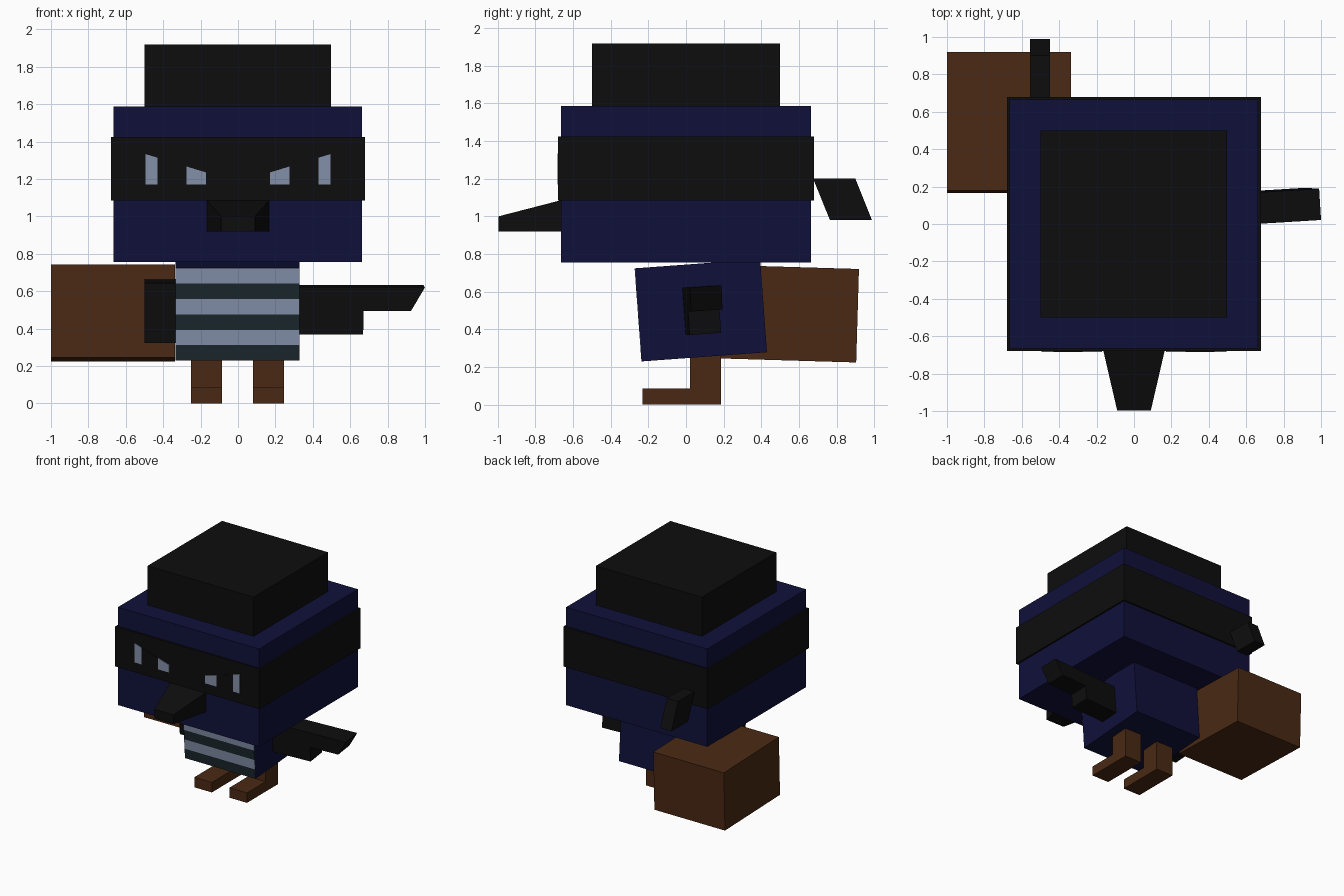
import bpy, bmesh
from math import radians
from mathutils import Matrix, Vector

if "Cube" in bpy.data.objects:
    bpy.data.objects.remove(bpy.data.objects["Cube"])


def material(name, rgb):
    m = bpy.data.materials.new(name)
    m.diffuse_color = (*rgb, 1)
    m.use_nodes = True
    m.node_tree.nodes["Principled BSDF"].inputs["Base Color"].default_value = m.diffuse_color
    return m


NAVY = material("navy", (0.005, 0.0055, 0.042))
BLACK = material("black", (0.004, 0.004, 0.0045))
BROWN = material("brown", (0.068, 0.022, 0.007))
PALE = material("pale", (0.23, 0.28, 0.40))
TEAL = material("teal", (0.011, 0.021, 0.026))


def prism(name, profile, lo, hi, mat, axis="y", turn=None, pivot=(0, 0, 0), hi_profile=None):
    """Extrude a 2D profile along x or y, optionally turned about a pivot."""
    bm = bmesh.new()

    def ring(pts, t):
        return [bm.verts.new((t, u, v) if axis == "x" else (u, t, v)) for u, v in pts]

    a, b = ring(profile, lo), ring(hi_profile or profile, hi)
    bm.faces.new(a)
    bm.faces.new(b[::-1])
    n = len(a)
    for i in range(n):
        j = (i + 1) % n
        bm.faces.new((a[i], b[i], b[j], a[j]))
    bmesh.ops.recalc_face_normals(bm, faces=bm.faces[:])
    if turn is not None:
        p = Vector(pivot)
        bm.transform(Matrix.Translation(p) @ turn @ Matrix.Translation(-p))
    me = bpy.data.meshes.new(name)
    bm.to_mesh(me)
    bm.free()
    me.materials.append(mat)
    ob = bpy.data.objects.new(name, me)
    bpy.context.collection.objects.link(ob)
    return ob


def box(name, x, y, z, mat, **kw):
    pts = [(x[0], z[0]), (x[1], z[0]), (x[1], z[1]), (x[0], z[1])]
    return prism(name, pts, y[0], y[1], mat, **kw)


def rot(deg, axis):
    return Matrix.Rotation(radians(deg), 4, axis)


# Head, mask band and hat
box("head", (-0.665, 0.663), (-0.665, 0.665), (0.755, 1.587), NAVY)
box("mask_band", (-0.68, 0.678), (-0.68, 0.68), (1.085, 1.425), BLACK)
box("hat", (-0.5, 0.497), (-0.5, 0.5), (1.587, 1.92), BLACK)

# Mask tail hanging behind
prism("mask_tail", [(0.66, 1.2), (0.90, 1.2), (0.988, 0.98), (0.765, 0.98), (0.68, 1.19)],
      -0.555, -0.45, BLACK, axis="x")

# Slanted eyes: pale strips either side of a dark pupil
for side, s in (("left", -1), ("right", 1)):
    def top(x):
        return 1.335 - (0.5 - x) * 0.303
    for part, a, b, mat in (("outer_white", 0.43, 0.495, PALE),
                            ("pupil", 0.275, 0.43, BLACK),
                            ("inner_white", 0.17, 0.275, PALE)):
        prism(f"{side}_eye_{part}",
              [(s * a, 1.17), (s * b, 1.17), (s * b, top(b)), (s * a, top(a))],
              -0.684, -0.675, mat)

# Tapered beak
prism("beak", [(-0.09, 0.92), (0.09, 0.92), (0.09, 1.0), (-0.09, 1.0)], -0.997, -0.66, BLACK,
      hi_profile=[(-0.168, 0.92), (0.168, 0.92), (0.168, 1.087), (-0.168, 1.087)])

# Leaning body with striped front
C = (0, 0.08, 0.501)
lean = rot(4.2, "X")
bottom = C[2] - 0.248
front = C[1] - 0.333
box("body", (-0.333, 0.33), (front, C[1] + 0.333), (bottom, C[2] + 0.248), NAVY,
    turn=lean, pivot=C)
h = 0.496 / 6
for i in range(6):
    box(f"stripe_{i + 1}", (-0.333, 0.33), (front - 0.003, front + 0.003),
        (bottom + i * h, bottom + (i + 1) * h), PALE if i % 2 else TEAL, turn=lean, pivot=C)

# Outstretched wing, and folded wing gripping the sack
prism("right_wing", [(0.32, 0.375), (0.665, 0.375), (0.665, 0.5), (0.92, 0.5),
                     (0.995, 0.628), (0.32, 0.628)], 0.01, 0.178, BLACK,
      turn=rot(3.5, "Z") @ rot(4.2, "X"), pivot=(0.66, 0.094, 0.5))
box("left_wing", (-0.5, -0.325), (-0.08, 0.22), (0.335, 0.655), BLACK,
    turn=lean, pivot=(0, 0.07, 0.495))

# Legs with forward feet
for side, x in (("left", -0.168), ("right", 0.163)):
    prism(f"{side}_leg", [(-0.23, 0), (0.185, 0), (0.185, 0.28), (0.02, 0.28),
                          (0.02, 0.085), (-0.23, 0.085)], x - 0.0825, x + 0.0825, BROWN, axis="x")

# Sack carried behind
box("sack", (-1.0, -0.336), (0.172, 0.912), (0.2345, 0.7315), BROWN,
    turn=rot(-1.7, "X"), pivot=(0, 0.542, 0.483))
